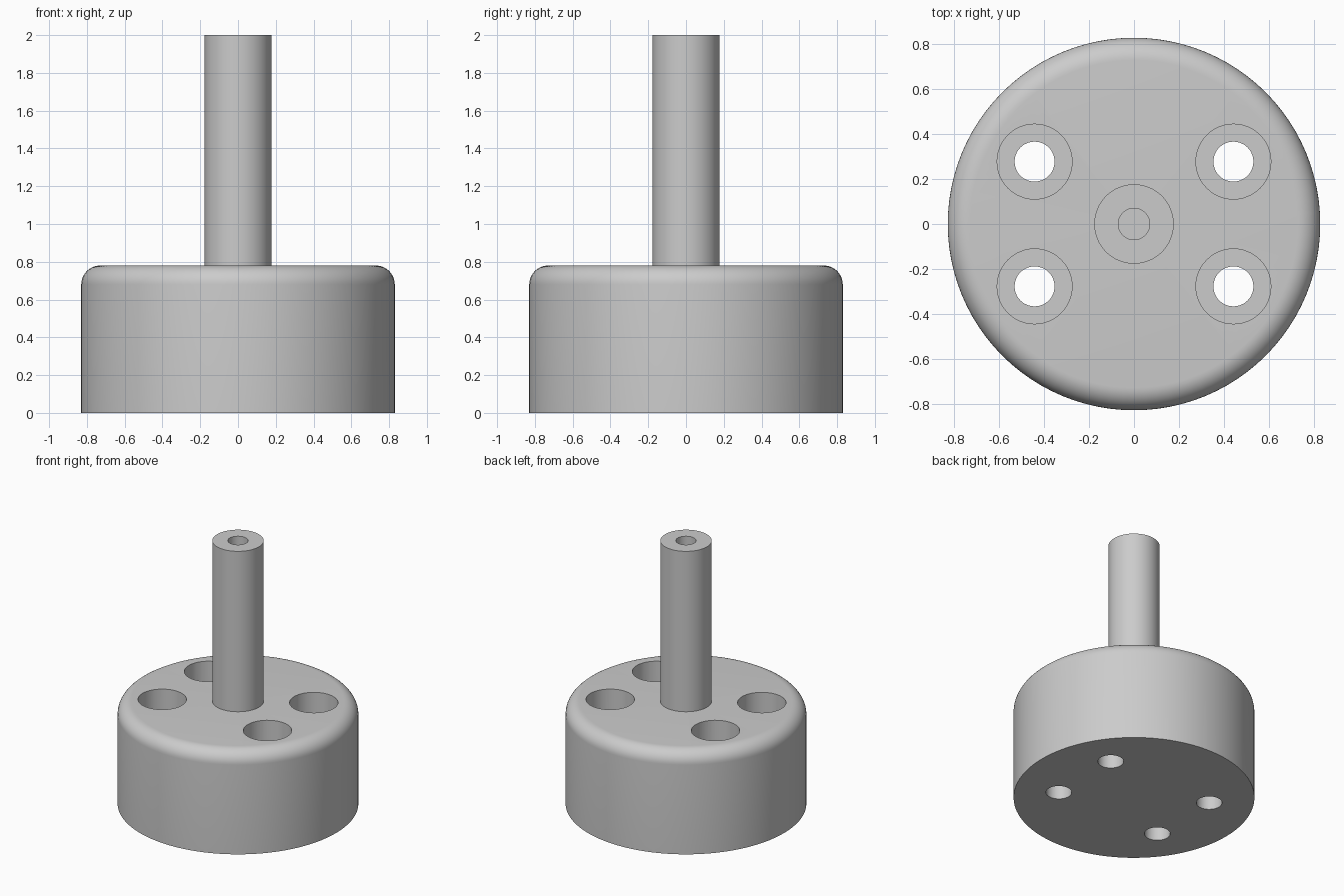
import bpy, bmesh, math

cube = bpy.data.objects.get("Cube")
if cube:
    bpy.data.objects.remove(cube, do_unlink=True)

grey = bpy.data.materials.new("plain_grey")
grey.use_nodes = True
grey.diffuse_color = (0.6, 0.6, 0.6, 1)
grey.node_tree.nodes["Principled BSDF"].inputs["Base Color"].default_value = (0.6, 0.6, 0.6, 1)


def lathe(name, profile, segments, centre=(0, 0)):
    """Spin a closed (radius, height) outline about a vertical axis."""
    bm = bmesh.new()
    verts = [bm.verts.new((r, 0, z)) for r, z in profile]
    edges = [bm.edges.new(pair) for pair in zip(verts, verts[1:])]
    bmesh.ops.spin(bm, geom=verts + edges, cent=(0, 0, 0), axis=(0, 0, 1),
                   angle=math.tau, steps=segments)
    bmesh.ops.remove_doubles(bm, verts=bm.verts, dist=1e-5)
    bmesh.ops.recalc_face_normals(bm, faces=bm.faces)
    mesh = bpy.data.meshes.new(name)
    bm.to_mesh(mesh)
    bm.free()
    mesh.materials.append(grey)
    obj = bpy.data.objects.new(name, mesh)
    obj.location = (*centre, 0)
    bpy.context.collection.objects.link(obj)
    return obj


def smooth(obj):
    bpy.ops.object.select_all(action='DESELECT')
    obj.select_set(True)
    bpy.context.view_layer.objects.active = obj
    bpy.ops.object.shade_smooth_by_angle(angle=math.radians(30))


# Round base with a filleted top rim
RADIUS, TOP, FILLET = 0.83, 0.78, 0.10
rim = [(RADIUS - FILLET + FILLET * math.cos(a), TOP - FILLET + FILLET * math.sin(a))
       for a in (math.pi / 2 * i / 10 for i in range(11))]
base = lathe("base", [(0, 0), (RADIUS, 0)] + rim + [(0, TOP)], 96)

# Four counterbored screw holes
BORE, HOLE, FLOOR = 0.167, 0.089, 0.30
for sx in (-1, 1):
    for sy in (-1, 1):
        cutter = lathe("screw_hole_cutter",
                       [(0, -0.1), (HOLE, -0.1), (HOLE, FLOOR), (BORE, FLOOR),
                        (BORE, 1), (0, 1)], 48, (sx * 0.443, sy * 0.278))
        cutter.hide_render = True
        cutter.hide_set(True)
        cut = base.modifiers.new("screw_hole", 'BOOLEAN')
        cut.object = cutter
        cut.operation = 'DIFFERENCE'
        cut.solver = 'EXACT'

# Bake the cuts, then drop the cutters
bpy.context.view_layer.update()
cut_mesh = bpy.data.meshes.new_from_object(
    base.evaluated_get(bpy.context.evaluated_depsgraph_get()))
base.modifiers.clear()
base.data = cut_mesh
for obj in [o for o in bpy.data.objects if o.name.startswith("screw_hole_cutter")]:
    bpy.data.objects.remove(obj, do_unlink=True)
smooth(base)

# Upright shaft with a blind hole in its end
shaft = lathe("shaft", [(0, TOP - 0.02), (0.177, TOP - 0.02), (0.177, 2), (0.07, 2),
                        (0.07, 1.6), (0, 1.6)], 64)
smooth(shaft)
